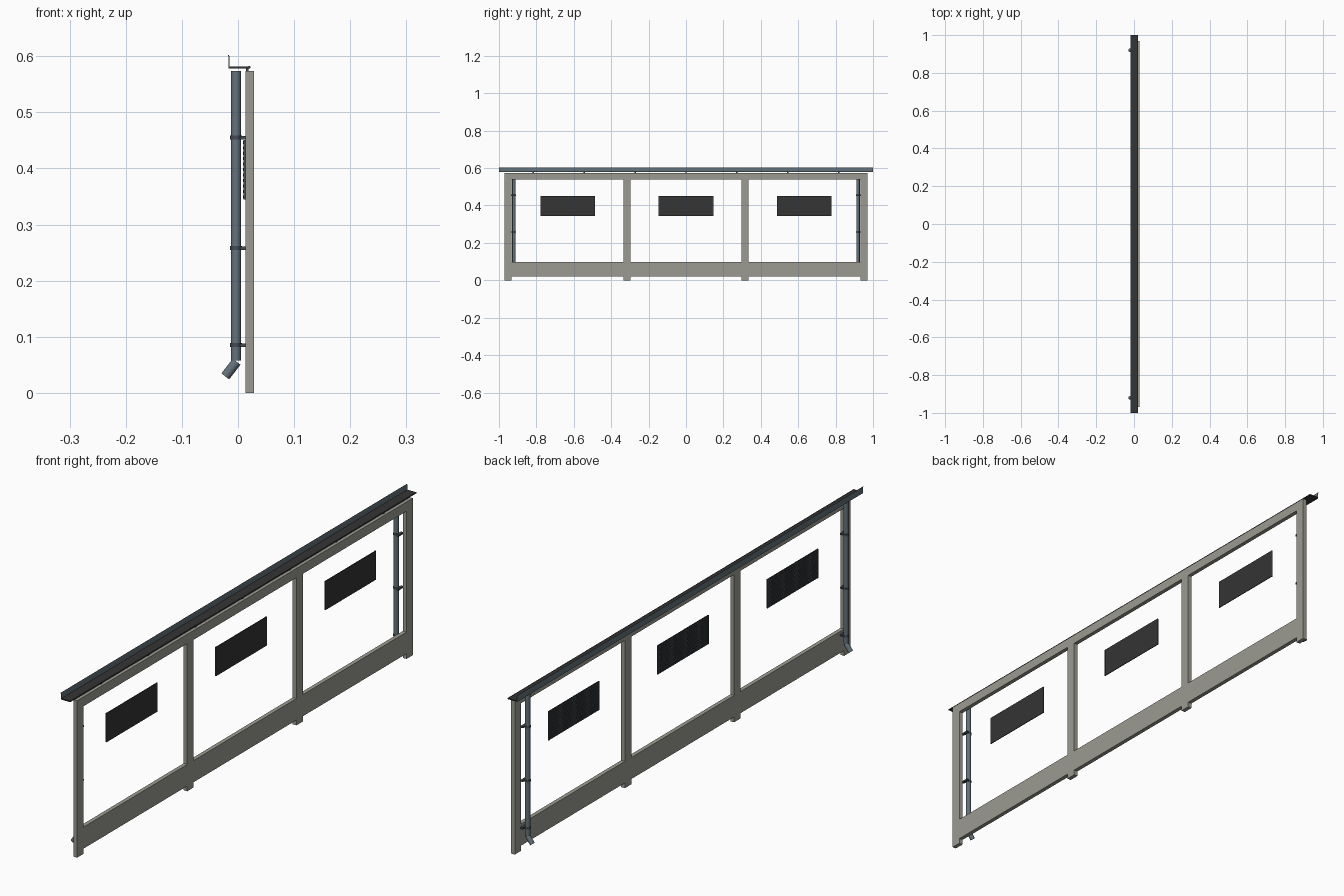
import bpy, bmesh, math
from mathutils import Vector, Matrix

if "Cube" in bpy.data.objects:
    bpy.data.objects.remove(bpy.data.objects["Cube"])


def material(name, rgb):
    m = bpy.data.materials.new(name)
    m.diffuse_color = (*rgb, 1)
    m.use_nodes = True
    m.node_tree.nodes["Principled BSDF"].inputs["Base Color"].default_value = m.diffuse_color
    return m


STONE = material("warm grey frame", (0.33, 0.33, 0.285))
SLATE = material("slate metal", (0.125, 0.17, 0.195))
DARK = material("charcoal", (0.035, 0.035, 0.036))
CLAMP = material("dark slate", (0.055, 0.07, 0.08))


def finish(name, bm, mat):
    bmesh.ops.recalc_face_normals(bm, faces=bm.faces[:])
    me = bpy.data.meshes.new(name)
    bm.to_mesh(me)
    bm.free()
    ob = bpy.data.objects.new(name, me)
    bpy.context.collection.objects.link(ob)
    me.materials.append(mat)
    return ob


def add_box(bm, x, y, z):
    """Box from (min, max) pairs."""
    size = Matrix.Diagonal((x[1] - x[0], y[1] - y[0], z[1] - z[0], 1))
    mid = Matrix.Translation((sum(x) / 2, sum(y) / 2, sum(z) / 2))
    bmesh.ops.create_cube(bm, size=1, matrix=mid @ size)


def box(name, x, y, z, mat):
    bm = bmesh.new()
    add_box(bm, x, y, z)
    return finish(name, bm, mat)


def tube(name, a, b, r, mat, sides=20):
    a, b = Vector(a), Vector(b)
    bm = bmesh.new()
    turn = (b - a).to_track_quat('Z', 'Y').to_matrix().to_4x4()
    bmesh.ops.create_cone(bm, cap_ends=True, segments=sides, radius1=r, radius2=r,
                          depth=(b - a).length,
                          matrix=Matrix.Translation((a + b) / 2) @ turn)
    ob = finish(name, bm, mat)
    for p in ob.data.polygons:
        p.use_smooth = len(p.vertices) == 4
    return ob


# Frame: rails, posts and feet
FX = (0.0135, 0.0285)
box("bottom_rail", FX, (-0.97, 0.97), (0.019, 0.098), STONE)
box("top_rail", FX, (-0.97, 0.97), (0.54, 0.574), STONE)
for y in (-0.9515, -0.3155, 0.3155, 0.9515):
    span = (y - 0.0185, y + 0.0185)
    box("post", FX, span, (0.098, 0.54), STONE)
    box("foot", FX, span, (0, 0.019), STONE)

# Roof edge: flat dark tray with an upright lip and rolled edge
box("roof_tray", (-0.015, 0.020), (-1, 1), (0.578, 0.582), DARK)
tube("rolled_edge", (0.020, -1, 0.5802), (0.020, 1, 0.5802), 0.0025, DARK, 10)
bm = bmesh.new()
profile = [(-0.0150, 0.578), (-0.0150, 0.599), (-0.0160, 0.602), (-0.0180, 0.602),
           (-0.0165, 0.598), (-0.0165, 0.578)]
face = bm.faces.new([bm.verts.new((x, -1, z)) for x, z in profile])
ext = bmesh.ops.extrude_face_region(bm, geom=[face])["geom"]
bmesh.ops.translate(bm, vec=(0, 2, 0),
                    verts=[v for v in ext if isinstance(v, bmesh.types.BMVert)])
finish("roof_lip", bm, SLATE)
for i in range(-3, 4):
    y = i * 0.272
    box("roof_spacer", (0.014, 0.019), (y - 0.004, y + 0.004), (0.574, 0.578), CLAMP)

# Downpipes with angled spouts and wall clamps
PX = -0.0035
for s in (-1, 1):
    y = 0.92 * s
    tube("downpipe", (PX, y, 0.058), (PX, y, 0.574), 0.009, SLATE)
    tube("spout", (-0.0227, y, 0.0294), (-0.0025, y, 0.0555), 0.0087, SLATE)
    for z in (0.085, 0.258, 0.455):
        tube("clamp_ring", (PX, y, z - 0.0035), (PX, y, z + 0.0035), 0.0105, CLAMP)
        box("clamp_arm", (0.004, 0.0135), sorted((s * 0.909, s * 0.937)),
            (z - 0.003, z + 0.003), CLAMP)

# Vents: dark panel, end rims and a staggered studded grille on the back
Z0, Z1 = 0.345, 0.451
for y in (-0.6325, 0, 0.6325):
    box("vent_panel", (0.0108, 0.0135), (y - 0.143, y + 0.143), (Z0, Z1), DARK)
    for s in (-1, 1):
        box("vent_rim", (0.0098, 0.0138),
            sorted((y + s * 0.143, y + s * 0.1465)), (Z0, Z1), CLAMP)
    bm = bmesh.new()
    for row in range(11):
        z = Z0 + 0.0045 + row * 0.0097
        for col in range(24 - row % 2):
            c = y - 0.138 + (col + 0.5 * (row % 2)) * 0.012
            add_box(bm, (0.0092, 0.0108), (c - 0.0036, c + 0.0036),
                    (z - 0.0027, z + 0.0027))
    finish("vent_grille", bm, CLAMP)
